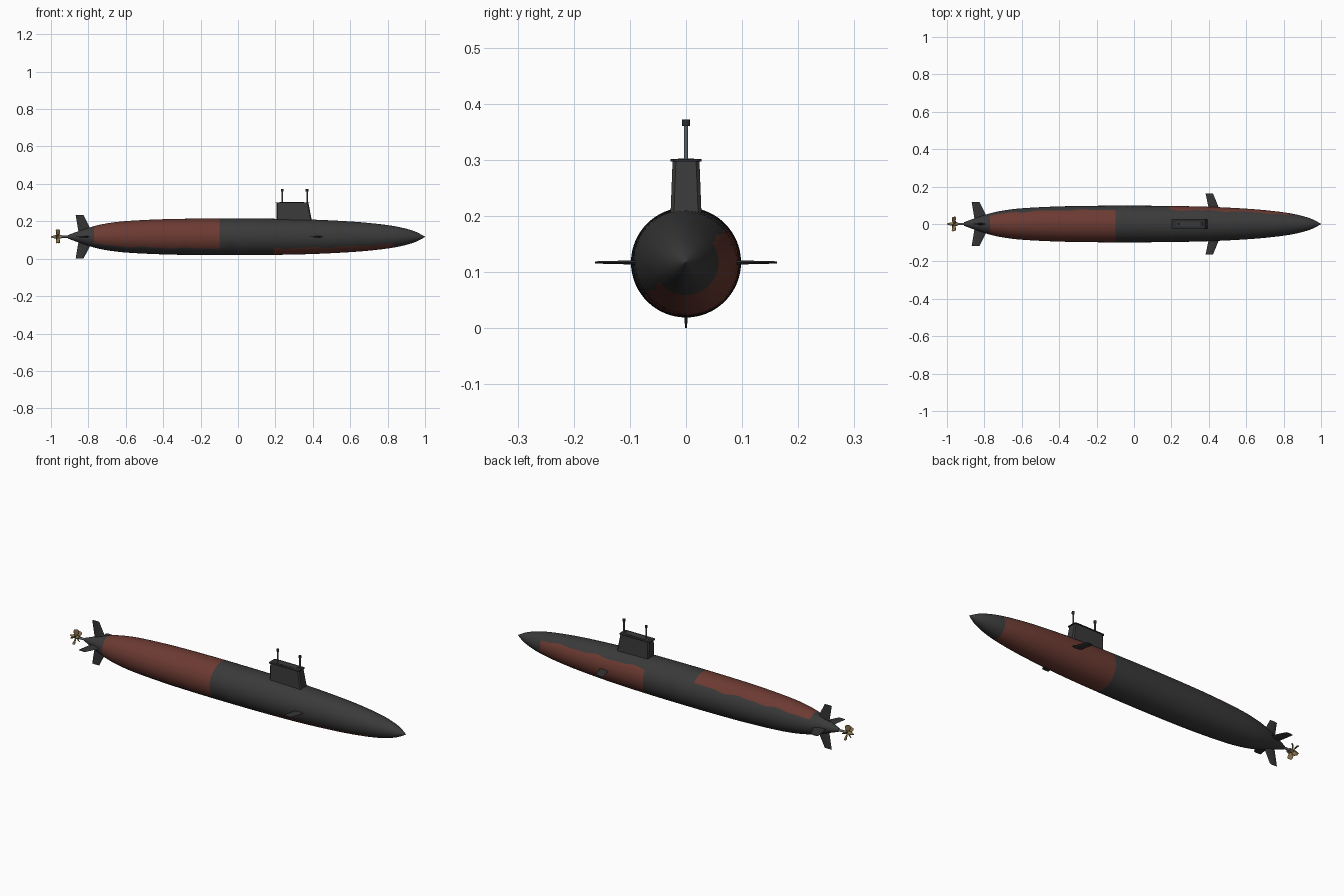
import bpy, bmesh, math
from mathutils import Vector, Matrix

if "Cube" in bpy.data.objects:
    bpy.data.objects.remove(bpy.data.objects["Cube"])

CZ = 0.117  # height of hull axis

def mat(name, rgb):
    m = bpy.data.materials.new(name)
    m.diffuse_color = (*rgb, 1)
    m.use_nodes = True
    m.node_tree.nodes["Principled BSDF"].inputs["Base Color"].default_value = m.diffuse_color
    return m

DARK = mat("dark_grey", (0.042, 0.042, 0.042))
RED = mat("hull_red", (0.15, 0.043, 0.032))
BLACK = mat("near_black", (0.024, 0.025, 0.026))
STEEL = mat("steel_grey", (0.11, 0.12, 0.13))
BRONZE = mat("bronze", (0.25, 0.17, 0.075))

def finish(name, bm, mats, smooth=None):
    bmesh.ops.recalc_face_normals(bm, faces=bm.faces)
    me = bpy.data.meshes.new(name)
    bm.to_mesh(me)
    bm.free()
    for m in mats:
        me.materials.append(m)
    ob = bpy.data.objects.new(name, me)
    bpy.context.collection.objects.link(ob)
    if smooth:
        bpy.ops.object.select_all(action='DESELECT')
        ob.select_set(True)
        bpy.context.view_layer.objects.active = ob
        bpy.ops.object.shade_smooth_by_angle(angle=math.radians(smooth))
    return ob

def loft(bm, rings, caps=True):
    """Join closed loops of points into a skin; returns rows of faces."""
    vs = [[bm.verts.new(p) for p in r] for r in rings]
    n = len(vs[0])
    rows = [[bm.faces.new((a[i], a[(i + 1) % n], b[(i + 1) % n], b[i])) for i in range(n)]
            for a, b in zip(vs, vs[1:])]
    if caps:
        bm.faces.new(vs[0])
        bm.faces.new(vs[-1])
    return rows

# Hull: revolved profile (x, radius), smoothly interpolated
PROFILE = [(-0.91, 0.009), (-0.85, 0.031), (-0.77, 0.057), (-0.7, 0.072), (-0.6, 0.084),
           (-0.4, 0.094), (-0.2, 0.0975), (0, 0.098), (0.2, 0.0965), (0.4, 0.092), (0.6, 0.082),
           (0.72, 0.072), (0.83, 0.058), (0.9, 0.043), (0.95, 0.027), (0.982, 0.011), (1.0, 0.0008)]

def radius(x):
    P = PROFILE
    k = max(i for i in range(len(P) - 1) if P[i][0] <= x + 1e-9)
    def slope(i):
        a, b = P[max(i - 1, 0)], P[min(i + 1, len(P) - 1)]
        return (b[1] - a[1]) / (b[0] - a[0])
    h = P[k + 1][0] - P[k][0]
    t = (x - P[k][0]) / h
    return ((2*t**3 - 3*t**2 + 1) * P[k][1] + (t**3 - 2*t**2 + t) * h * slope(k)
            + (3*t**2 - 2*t**3) * P[k + 1][1] + (t**3 - t**2) * h * slope(k + 1))

stations = []
for a, b, n in [(-0.91, -0.77, 6), (-0.77, -0.1, 28), (-0.1, 0.19, 5), (0.19, 0.83, 26), (0.83, 1.0, 12)]:
    stations += [a + (b - a) * i / n for i in range(n)]
stations.append(1.0)

N = 64
rings = []
for x in stations:
    # wavy paint border: columns 0 and N/2 drift a little in angle
    wave = math.radians(2.5) * (math.sin(x * 29) + 0.6 * math.sin(x * 53 + 1))
    ring = []
    for i in range(N):
        th = math.radians(39) + 2 * math.pi * i / N + wave * abs(math.cos(2 * math.pi * i / N)) ** 3
        ring.append((x, radius(x) * math.cos(th), CZ + radius(x) * math.sin(th)))
    rings.append(ring)
bm = bmesh.new()
for j, row in enumerate(loft(bm, rings)):
    xm = (stations[j] + stations[j + 1]) / 2
    for i, f in enumerate(row):
        aft = i < N // 2 and -0.77 < xm < -0.1
        fore = i >= N // 2 and 0.19 < xm < 0.83
        f.material_index = 1 if aft or fore else 0
finish("hull", bm, [DARK, RED], 40)

# Sail: tapered block with clipped corners, topped by a thin overhanging cap
def block(x0, x1, w, z, c=0.006):
    return [(x0 + c, -w, z), (x1 - c, -w, z), (x1, -w + c, z), (x1, w - c, z),
            (x1 - c, w, z), (x0 + c, w, z), (x0, w - c, z), (x0, -w + c, z)]

bm = bmesh.new()
loft(bm, [block(0.205, 0.399, 0.0285, 0.18), block(0.205, 0.377, 0.024, 0.297)])
finish("sail", bm, [DARK])
bm = bmesh.new()
loft(bm, [block(0.2, 0.381, 0.028, 0.2965), block(0.2, 0.381, 0.028, 0.301)])
finish("sail_cap", bm, [BLACK])
bm = bmesh.new()
loft(bm, [block(0.222, 0.352, 0.014, 0.3), block(0.222, 0.352, 0.014, 0.3025)])
finish("sail_hatch", bm, [DARK])

# Cylinders for masts, shaft and hub
def rod(name, start, end, r0, r1, m, n=16):
    a, b = Vector(start), Vector(end)
    bm = bmesh.new()
    bmesh.ops.create_cone(bm, cap_ends=True, segments=n, radius1=r0, radius2=r1, depth=(b - a).length)
    bm.transform(Matrix.Translation((a + b) / 2) @ (b - a).to_track_quat('Z', 'Y').to_matrix().to_4x4())
    return finish(name, bm, [m], 40)

for name, x in (("aft", 0.237), ("fore", 0.369)):
    rod(name + "_mast", (x, 0, 0.295), (x, 0, 0.362), 0.004, 0.004, STEEL)
    rod(name + "_mast_head", (x, 0, 0.36), (x, 0, 0.372), 0.007, 0.007, BLACK)

# Fins: thin six-sided sections lofted from root to tip, rotated about the hull axis
def fin(name, root, tip, angle, m):
    bm = bmesh.new()
    sections = []
    for x0, x1, d, t in (root, tip):
        L = x1 - x0
        sections.append([(x0, d, 0), (x0 + 0.35 * L, d, -t), (x0 + 0.75 * L, d, -t),
                         (x1, d, 0), (x0 + 0.75 * L, d, t), (x0 + 0.35 * L, d, t)])
    loft(bm, sections)
    bm.transform(Matrix.Translation((0, 0, CZ)) @ Matrix.Rotation(angle, 4, 'X'))
    finish(name, bm, [m])

FIN = mat("fin_grey", (0.035, 0.035, 0.035))
for name, a in (("left", 0), ("right", math.pi)):
    fin(name + "_bow_plane", (0.4, 0.456, 0.08, 0.004), (0.383, 0.423, 0.162, 0.002), a, FIN)
for k, name in enumerate(("left", "top", "right", "bottom")):
    fin(name + "_tail_fin", (-0.85, -0.772, 0.01, 0.005), (-0.868, -0.826, 0.117, 0.002), k * math.pi / 2, FIN)

# Propeller: shaft, hub and five twisted blades
rod("propeller_shaft", (-0.985, 0, CZ), (-0.88, 0, CZ), 0.006, 0.006, STEEL)
rod("propeller_hub", (-0.98, 0, CZ), (-0.945, 0, CZ), 0.009, 0.01, BRONZE)
rod("propeller_cone", (-1.0, 0, CZ), (-0.98, 0, CZ), 0.002, 0.009, BRONZE)
bm = bmesh.new()
for k in range(5):
    secs = []
    for d, w, tw in ((0.006, 0.006, 50), (0.02, 0.012, 42), (0.033, 0.013, 34), (0.04, 0.008, 30)):
        s, c, t = math.sin(math.radians(tw)), math.cos(math.radians(tw)), 0.0013
        spin = Matrix.Translation((-0.963, 0, CZ)) @ Matrix.Rotation(2 * math.pi * k / 5, 4, 'X')
        secs.append([spin @ Vector((u * c - v * s, u * s + v * c, d))
                     for u, v in ((-w, -t), (w, -t), (w, t), (-w, t))])
    loft(bm, secs)
finish("propeller_blades", bm, [BRONZE])
